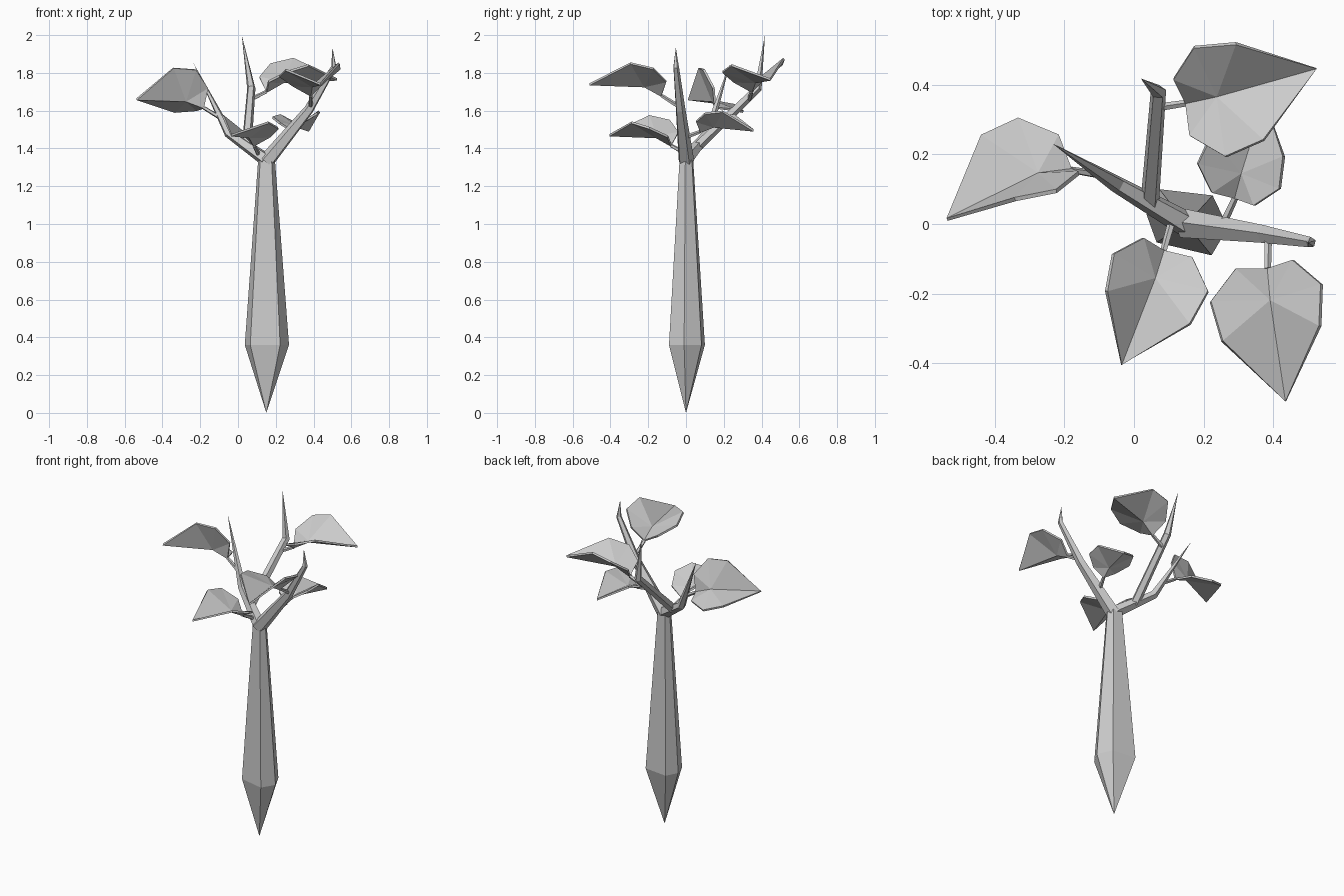
import bpy, bmesh, math
from mathutils import Vector

if "Cube" in bpy.data.objects:
    bpy.data.objects.remove(bpy.data.objects["Cube"])


def finish(name, bm):
    bmesh.ops.remove_doubles(bm, verts=bm.verts, dist=0.0002)
    bmesh.ops.recalc_face_normals(bm, faces=bm.faces)
    me = bpy.data.meshes.new(name)
    bm.to_mesh(me)
    bm.free()
    ob = bpy.data.objects.new(name, me)
    bpy.context.collection.objects.link(ob)
    return ob


def loft(name, rings):
    """Skin matching rings of points and cap both ends."""
    bm = bmesh.new()
    vs = [[bm.verts.new(p) for p in r] for r in rings]
    n = len(rings[0])
    for a, b in zip(vs, vs[1:]):
        for i in range(n):
            j = (i + 1) % n
            bm.faces.new((a[i], a[j], b[j], b[i]))
    bm.faces.new(vs[0][::-1])
    bm.faces.new(vs[-1])
    return finish(name, bm)


def limb(name, path, radii, sides=5):
    """Tapered low-poly tube along a bent path."""
    path = [Vector(p) for p in path]
    rings = []
    for i, (p, r) in enumerate(zip(path, radii)):
        a, b = path[max(i - 1, 0)], path[min(i + 1, len(path) - 1)]
        d = (b - a).normalized()
        side = d.cross(Vector((0.3, 1, 0.1))).normalized()
        other = d.cross(side)
        rings.append([p + r * (side * math.cos(t) + other * math.sin(t))
                      for t in (2 * math.pi * k / sides for k in range(sides))])
    return loft(name, rings)


# Leaf half outline: along, sideways, lift (fractions of leaf length)
HALF = [(-0.01, 0.22, 0.17), (0.22, 0.42, 0.29), (0.53, 0.37, 0.32)]


def leaf(name, base, tip, up):
    base, tip, up = Vector(base), Vector(tip), Vector(up)
    u = tip - base
    size = u.length
    u.normalize()
    up = (up - up.dot(u) * u).normalized()
    v = u.cross(up)
    outline = ([(0, 0, 0)] + HALF + [(1, 0, 0)]
               + [(a, -s, h) for a, s, h in reversed(HALF)])
    bm = bmesh.new()

    def vert(a, s, h):
        return bm.verts.new(base + size * (a * u + s * v + h * up))
    mid = vert(0.25, 0, 0.09)
    rim = [vert(*p) for p in outline]
    for i in range(len(rim)):
        bm.faces.new((mid, rim[i], rim[(i + 1) % len(rim)]))
    ob = finish(name, bm)
    mod = ob.modifiers.new("thickness", 'SOLIDIFY')
    mod.thickness = 0.012
    mod.offset = 0


# Trunk: irregular hexagon, pointed foot, tapering upward
SECTION = [(0.12, -0.01), (0.076, 0.082), (-0.077, 0.1),
           (-0.114, 0.027), (-0.085, -0.053), (0.073, -0.09)]
loft("trunk", [[(0.15 + s * x, s * y, z) for x, y in SECTION]
               for z, s in ((0, 0.0), (0.36, 1), (1.34, 0.38))])

# Branches
limb("right_branch", [(0.15, 0, 1.33), (0.375, -0.03, 1.605),
                      (0.508, -0.053, 1.83), (0.5, -0.054, 1.935)],
     [0.044, 0.027, 0.016, 0])
limb("left_branch", [(0.15, 0, 1.34), (-0.05, 0.115, 1.48),
                     (-0.235, 0.232, 1.85)], [0.038, 0.025, 0])
limb("back_branch", [(0.045, 0.06, 1.41), (0.07, 0.38, 1.72),
                     (0.02, 0.418, 2.0)], [0.028, 0.023, 0])

# Leaves: stem start, leaf base, tip, up direction
LEAVES = {
    "left": ((-0.09, 0.14, 1.56), (-0.18, 0.155, 1.615), (-0.537, 0.013, 1.66), (-0.18, 0.65, 0.7)),
    "front_right": ((0.385, -0.035, 1.62), (0.384, -0.13, 1.68), (0.436, -0.51, 1.74), (-0.14, 0.13, 0.98)),
    "back_right": ((0.07, 0.335, 1.66), (0.15, 0.347, 1.7), (0.525, 0.447, 1.765), (-0.13, -0.16, 0.98)),
    "mid_right": ((0.255, 0.0, 1.46), (0.29, 0.075, 1.488), (0.375, 0.358, 1.495), (-0.08, 0.03, 0.97)),
    "front_left": ((0.11, 0.01, 1.365), (0.085, -0.078, 1.415), (-0.036, -0.405, 1.47), (0.18, 0.1, 0.99)),
}
for key, (start, base, tip, up) in LEAVES.items():
    limb(key + "_stem", [start, base], [0.012, 0.01])
    leaf(key + "_leaf", base, tip, up)
